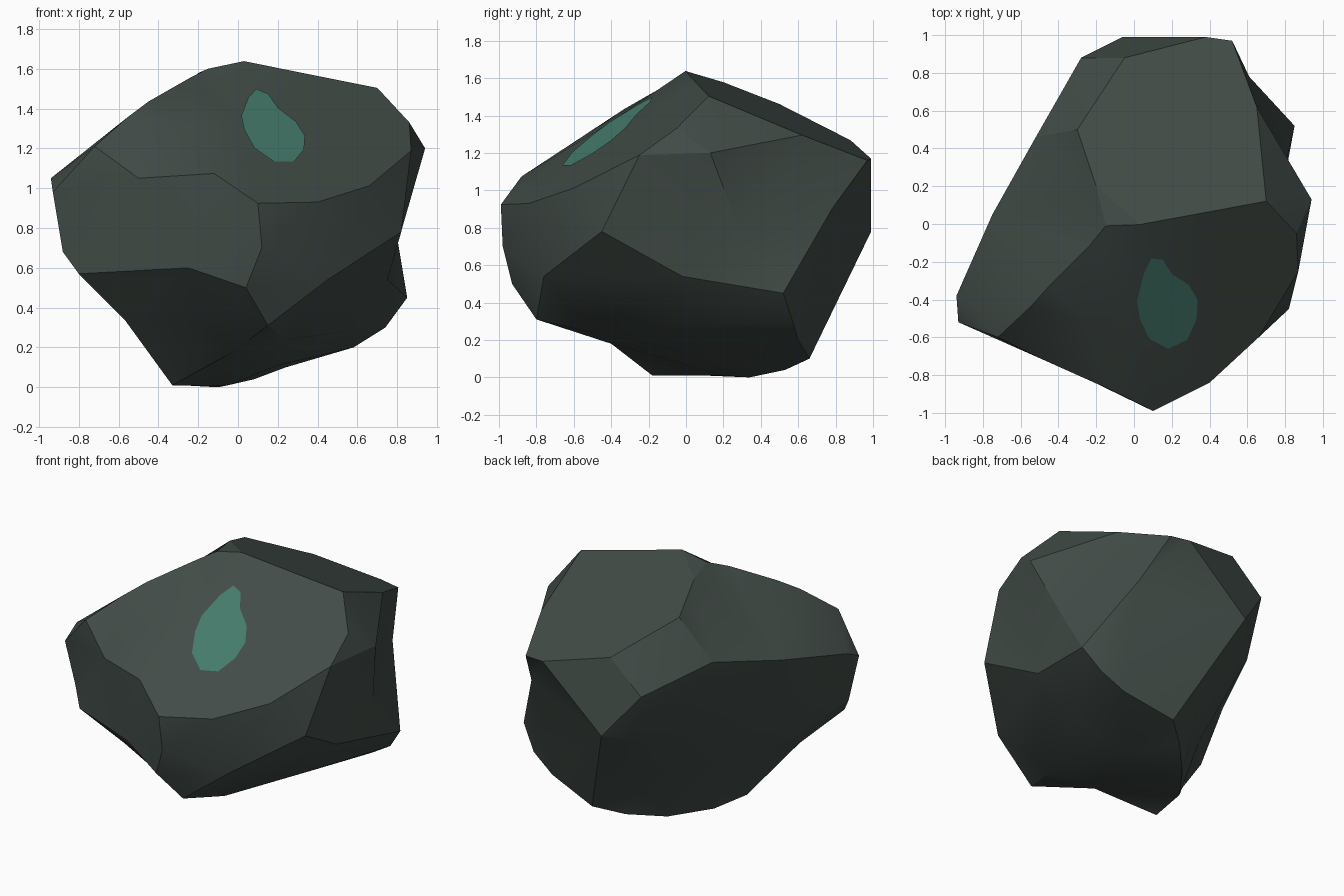
import bpy, bmesh, math
from mathutils import Vector

CENTRE = Vector((0.05, 0.05, 0.8))


def material(name, rgb):
    m = bpy.data.materials.new(name)
    m.diffuse_color = (*rgb, 1)
    return m


def add_object(name, bm, mat):
    me = bpy.data.meshes.new(name)
    bm.to_mesh(me)
    bm.free()
    me.materials.append(mat)
    ob = bpy.data.objects.new(name, me)
    bpy.context.collection.objects.link(ob)
    return ob


# The two broad sloping facets are exact planes
def front_z(x, y):
    return 1.65 + 0.70 * y - 0.33 * x


def top_z(x, y):
    return 1.64 - 0.43 * y - 0.12 * x


front_facet = [(0.03, -0.003), (0.4, 0.065), (0.7, 0.121), (0.86, -0.05),
               (0.87, -0.25), (0.66, -0.6), (0.4, -0.84), (0.1, -0.99),
               (-0.12, -0.88), (0.0, -0.45), (0.4, -0.35)]
top_facet = [(-0.2, 0.2), (-0.3, 0.5), (-0.05, 0.88), (0.38, 0.99),
             (0.52, 0.97), (0.65, 0.62)]
corners = [
    # left shoulder ridge and front-left facet
    (-0.15, -0.01, 1.6), (-0.24, -0.12, 1.555), (-0.45, -0.33, 1.435),
    (-0.25, -0.52, 1.31), (-0.55, -0.44, 1.36), (-0.72, -0.60, 1.21),
    (-0.5, -0.71, 1.05), (-0.94, -0.38, 1.05), (-0.93, -0.52, 0.98),
    (-0.88, -0.48, 0.68), (-0.8, -0.55, 0.57), (-0.25, -0.82, 0.6),
    (0.04, -0.93, 0.5), (0.12, -0.98, 0.7),
    # front underside
    (-0.57, -0.4, 0.34), (-0.2, -0.55, 0.33), (0.15, -0.8, 0.31),
    (0.25, -0.5, 0.24), (-0.02, -0.4, 0.18),
    # rounded right flank and its waist
    (0.45, -0.76, 0.54), (0.82, -0.45, 0.78), (0.94, 0.13, 1.2),
    (0.80, 0.30, 0.75), (0.75, -0.02, 0.54), (0.85, 0.52, 0.45),
    (0.74, 0.57, 0.3), (0.58, 0.6, 0.2), (0.53, 0.05, 0.28),
    # back, with a shallow scoop low down
    (0.61, 0.78, 0.9), (-0.06, 0.99, 0.78), (-0.28, 0.88, 1.06),
    (-0.30, 0.72, 0.70), (0.24, 0.66, 0.1), (-0.09, 0.51, 0.36),
    # dished left flank below a long straight edge
    (-0.52, 0.46, 1.2), (-0.75, 0.05, 1.12), (-0.66, 0.06, 0.78),
    (-0.38, 0.17, 0.4), (-0.62, -0.1, 0.44), (-0.4, -0.05, 0.14),
    # base
    (-0.1, 0.34, 0.0), (0.08, 0.53, 0.04), (-0.33, -0.18, 0.01),
    (-0.28, 0.1, 0.01), (-0.05, 0.2, 0.01), (0.2, 0.15, 0.11),
]

rock_mat = material("dark grey green stone", (0.053, 0.071, 0.062))
patch_mat = material("teal mineral", (0.059, 0.195, 0.147))

# Boulder: skin the corners around the centre, then move them to true depth
points = [Vector((x, y, front_z(x, y))) for x, y in front_facet]
points += [Vector((x, y, top_z(x, y))) for x, y in top_facet]
points += [Vector(c) for c in corners]
bm = bmesh.new()
verts = [bm.verts.new((p - CENTRE).normalized()) for p in points]
bmesh.ops.convex_hull(bm, input=verts)
for v, p in zip(verts, points):
    v.co = p
bmesh.ops.recalc_face_normals(bm, faces=bm.faces)
# Swap diagonals where that gives a flatter pair of faces
bmesh.ops.beautify_fill(bm, faces=bm.faces, edges=bm.edges, method='ANGLE')
boulder = add_object("boulder", bm, rock_mat)
bpy.context.view_layer.objects.active = boulder
boulder.select_set(True)
bpy.ops.object.shade_smooth_by_angle(angle=math.radians(25))

# Mineral patch: thin plate lying on the front facet, outlined in x and z
outline = [(0.09, 1.495), (0.05, 1.45), (0.015, 1.36), (0.03, 1.29),
           (0.08, 1.2), (0.18, 1.13), (0.28, 1.13), (0.33, 1.19),
           (0.335, 1.26), (0.29, 1.33), (0.20, 1.40), (0.15, 1.47)]
normal = Vector((0.33, -0.70, 1)).normalized()
bm = bmesh.new()
ring = [bm.verts.new(Vector((x, (z - 1.65 + 0.33 * x) / 0.70, z)) + normal * 0.005)
        for x, z in outline]
face = bm.faces.new(ring)
face.normal_update()
if face.normal.dot(normal) < 0:
    face.normal_flip()
add_object("mineral_patch", bm, patch_mat)
